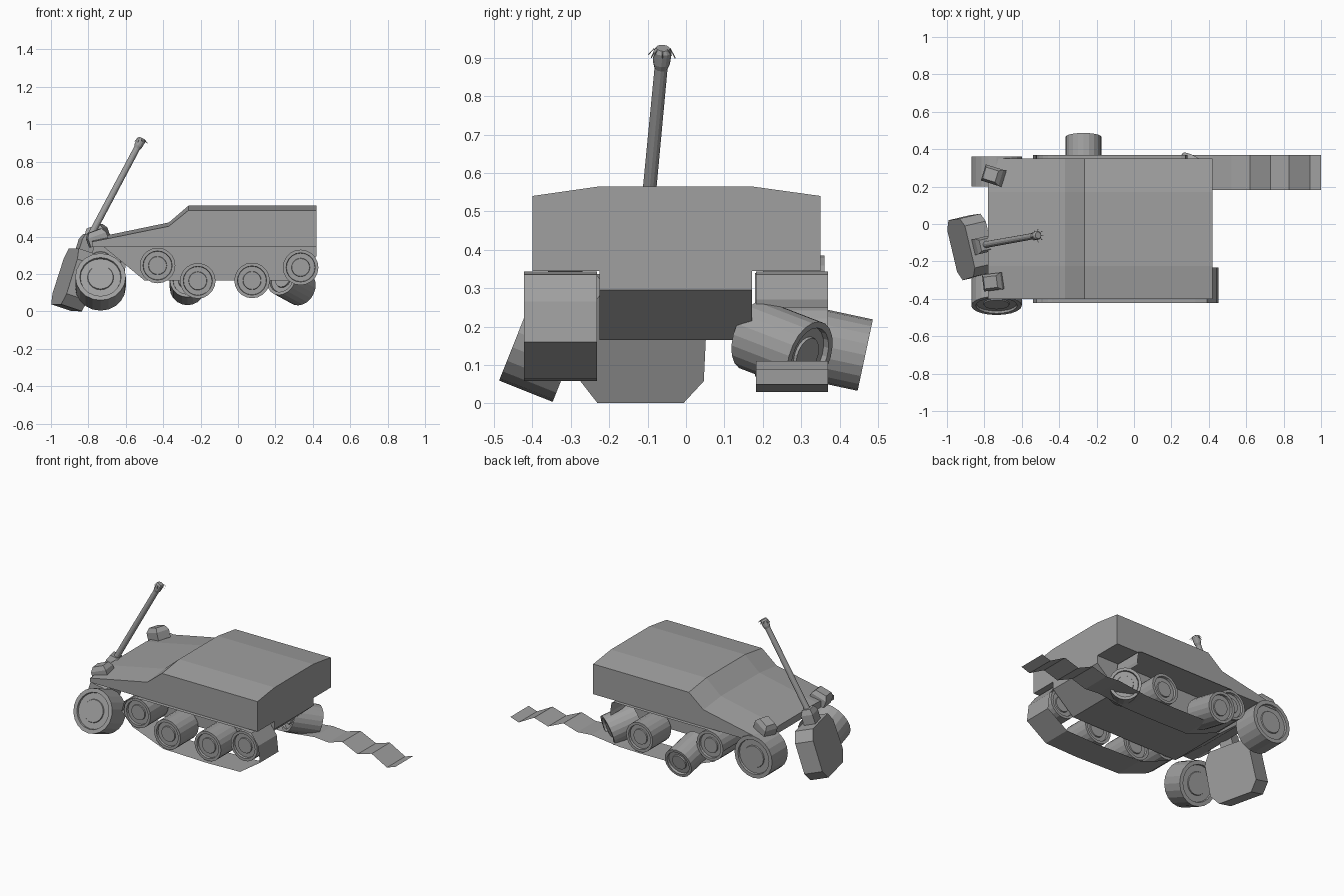
import bpy, bmesh, math, random
from mathutils import Vector, Matrix

if "Cube" in bpy.data.objects:
    bpy.data.objects.remove(bpy.data.objects["Cube"])

random.seed(3)

# Dark grey paint for everything
paint = bpy.data.materials.new("dark_grey")
paint.diffuse_color = (.35, .35, .35, 1)
paint.use_nodes = True
paint.node_tree.nodes["Principled BSDF"].inputs["Base Color"].default_value = paint.diffuse_color


def make(name, verts, faces):
    mesh = bpy.data.meshes.new(name)
    mesh.from_pydata([tuple(v) for v in verts], [], faces)
    bm = bmesh.new()
    bm.from_mesh(mesh)
    bmesh.ops.recalc_face_normals(bm, faces=bm.faces)
    bm.to_mesh(mesh)
    bm.free()
    mesh.materials.append(paint)
    ob = bpy.data.objects.new(name, mesh)
    bpy.context.collection.objects.link(ob)
    return ob


def loft(name, rings, caps=True, closed_ring=True):
    """Join equal-length rings of points with quads."""
    n = len(rings[0])
    verts = [v for r in rings for v in r]
    last = n if closed_ring else n - 1
    faces = [(i * n + j, i * n + (j + 1) % n, (i + 1) * n + (j + 1) % n, (i + 1) * n + j)
             for i in range(len(rings) - 1) for j in range(last)]
    if caps:
        faces += [tuple(range(n)), tuple(range((len(rings) - 1) * n, len(rings) * n))]
    return make(name, verts, faces)


def lathe(name, profile, centre, axis, sides=20):
    """Spin (radius, height) pairs around an axis through centre."""
    q = Vector((0, 0, 1)).rotation_difference(Vector(axis).normalized())
    rings = [[Vector(centre) + q @ Vector((r * math.cos(2 * math.pi * k / sides),
                                           r * math.sin(2 * math.pi * k / sides), h))
              for k in range(sides)] for r, h in profile]
    return loft(name, rings)


def wheel(name, centre, axis, radius, half):
    # raised hub, recessed disc and flat rim, the same on both sides
    side = [(.5, .92), (.52, .84), (.8, .84), (.82, 1), (1, 1)]
    prof = [(r * radius, -h * half) for r, h in side]
    prof += [(r * radius, h * half) for r, h in reversed(side)]
    return lathe(name, prof, centre, axis)


def block(name, centre, size, rot):
    m = Matrix.Translation(centre) @ rot.to_4x4()
    sx, sy, sz = [s / 2 for s in size]
    rings = [[m @ Vector((x * k, y * k, z)) for x, y in
              ((-sx, -sy), (sx, -sy), (sx, sy), (-sx, sy))] for z, k in ((-sz, 1), (sz * .3, 1), (sz, .7))]
    return loft(name, rings)


# Upper hull: cross-sections along x (x, edge height, roof height)
loft("upper_hull", [[(x, -.40, .345), (x, .35, .345), (x, .35, e), (x, .17, r),
                     (x, -.225, r), (x, -.40, e)]
                    for x, e, r in ((-.78, .372, .39), (-.37, .455, .475),
                                    (-.265, .54, .565), (.42, .54, .565))])

# Lower hull between the tracks
belly = [(-.72, .346), (.42, .346), (.42, .295), (.27, .165), (-.50, .165)]
loft("lower_hull", [[(x, y, z) for x, z in belly] for y in (-.225, .172)])

# Road wheels on both sides
places = [(-.43, .245), (-.215, .163), (.075, .165), (.335, .235)]
for i, (x, z) in enumerate(places):
    wheel("road_wheel_near", (x, -.325, z), (0, 1, 0), .095, .092)
for x, z in (places[0], places[2]):
    wheel("road_wheel_far", (x, .275, z), (0, 1, 0), .095, .095)

# Loose wheels on the far side
wheel("fallen_wheel", (-.27, .367, .147), (0, .98, -.21), .095, .102)
wheel("twisted_rear_wheel", (.285, .25, .15), (.55, .78, -.3), .095, .093)

# Front wheels, one tipped over
wheel("front_wheel_near", (-.735, -.367, .157), (0, -.93, .37), .135, .075)
wheel("front_wheel_far", (-.735, .28, .25), (0, 1, 0), .135, .08)


# Tracks: single-sheet bands
def track(name, path, y0, y1):
    loft(name, [[(x, y0, z), (x, y1, z)] for x, z in path], caps=False, closed_ring=False)


track("near_track", [(-.43, .343), (.33, .343), (.39, .335), (.44, .265), (.452, .16), (.31, .064),
                     (.08, .058), (-.24, .066), (-.46, .15), (-.54, .23), (-.52, .30), (-.43, .343)],
      -.422, -.232)
track("far_track_upper", [(-.43, .343), (.25, .343), (.275, .335), (.285, .27), (.28, .25)], .182, .37)
track("far_track_torn", [(-.54, .25), (-.46, .15), (-.24, .065), (.05, .062), (.22, .065), (.42, .088),
                         (.52, .08), (.62, .11), (.73, .06), (.83, .09), (.94, .03), (1, .05)],
      .182, .37)

# Hammer leaning on the nose: chamfered head
u = Vector((.30, .07, .95)).normalized()
w = Vector((-.23, .97, 0))
w = (w - u * w.dot(u)).normalized()
n = w.cross(u).normalized()
rot = Matrix((n, w, u)).transposed()
head = Vector((-.867, -.12, .176))
outline = [(-.115, -.165), (.115, -.165), (.165, -.105), (.16, .09),
           (.115, .15), (-.115, .15), (-.16, .09), (-.165, -.105)]
loft("hammer_head", [[head + n * t + w * a + u * b for a, b in outline] for t in (-.06, .06)])

# Socket, handle and splintered end
base, tip = Vector((-.82, -.115, .345)), Vector((-.512, -.06, .925))
shaft = tip - base
block("hammer_socket", base + shaft.normalized() * .02, (.075, .085, .09), rot)
length = shaft.length
lathe("hammer_handle", [(.022, 0), (.018, .08), (.017, length - .06), (.022, length - .045),
                        (.024, length - .01), (.018, length)], base, shaft, 12)
for k in range(9):
    a = 2 * math.pi * k / 9
    out = Vector((math.cos(a), math.sin(a), random.uniform(-.4, .2)))
    curve = bpy.data.curves.new("splinter", "CURVE")
    curve.dimensions = "3D"
    curve.bevel_depth = .0015
    curve.bevel_resolution = 0
    curve.materials.append(paint)
    s = curve.splines.new("POLY")
    s.points.add(2)
    start = tip - shaft.normalized() * .015
    for p, d, lift in zip(s.points, (.01, .025, .038), (0, .01, -.005)):
        p.co = (*(start + out * d * random.uniform(.8, 1) + Vector((0, 0, lift))), 1)
    bpy.context.collection.objects.link(bpy.data.objects.new("splinter", curve))

# Headlamps on the nose corners
for y, z, yaw in ((-.31, .395, .12), (.26, .42, -.3)):
    spin = Matrix.Rotation(yaw, 3, "Z") @ Matrix.Rotation(-.35, 3, "Y")
    block("headlamp", (-.755, y, z), (.105, .09, .075), spin)
